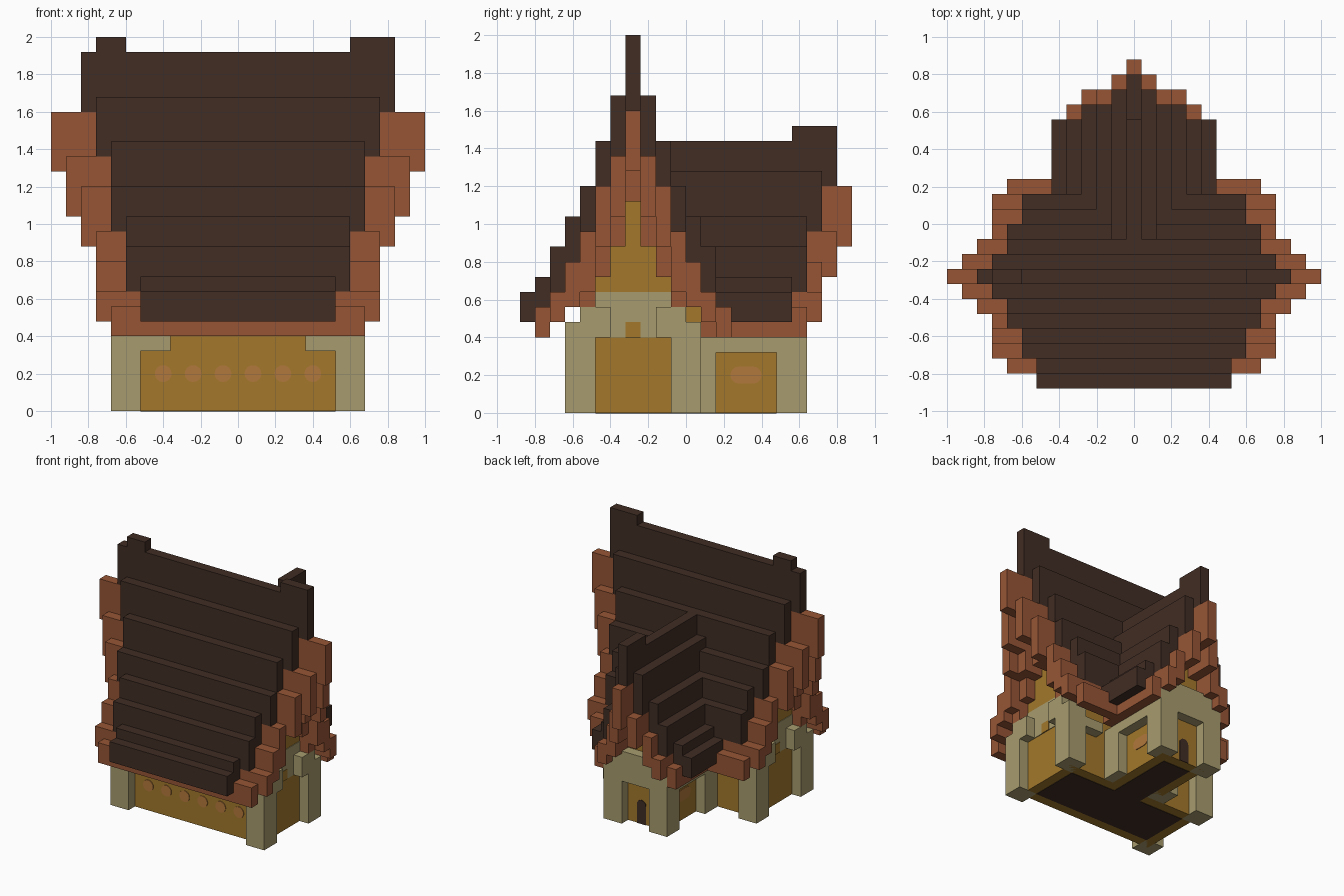
import bpy, bmesh, math
from mathutils import Matrix

cube = bpy.data.objects.get("Cube")
if cube:
    bpy.data.objects.remove(cube, do_unlink=True)

U = 0.08        # block size
RY = -0.28      # main ridge line


def material(name, rgb):
    m = bpy.data.materials.new(name)
    m.use_nodes = True
    m.diffuse_color = (*rgb, 1)
    node = next(n for n in m.node_tree.nodes if n.type == 'BSDF_PRINCIPLED')
    node.inputs["Base Color"].default_value = (*rgb, 1)
    node.inputs["Roughness"].default_value = 0.9
    return m


DARK = material("dark_brown", (0.052, 0.026, 0.017))
BRICK = material("brick_red", (0.305, 0.091, 0.036))
STONE = material("khaki_stone", (0.39, 0.33, 0.156))
PLASTER = material("ochre_plaster", (0.366, 0.19, 0.025))
GLOW = material("orange_window", (0.45, 0.19, 0.045))


class Part:
    """Collects boxes and discs into one flat shaded object."""

    def __init__(self, name, mat):
        self.name, self.mat, self.bm = name, mat, bmesh.new()

    def box(self, x, y, z):
        size = [b - a for a, b in (x, y, z)]
        mid = [(a + b) / 2 for a, b in (x, y, z)]
        m = Matrix.Translation(mid) @ Matrix.Diagonal((*size, 1))
        bmesh.ops.create_cube(self.bm, size=1, matrix=m)

    def pair(self, x, y, z):
        self.box(x, y, z)
        self.box((-x[1], -x[0]), y, z)

    def disc(self, centre, axis, r):
        m = Matrix.Translation(centre) @ Matrix.Rotation(math.pi / 2, 4, axis)
        bmesh.ops.create_cone(self.bm, cap_ends=True, segments=16, radius1=r,
                              radius2=r, depth=0.008, matrix=m)

    def done(self):
        mesh = bpy.data.meshes.new(self.name)
        self.bm.to_mesh(mesh)
        self.bm.free()
        mesh.materials.append(self.mat)
        ob = bpy.data.objects.new(self.name, mesh)
        bpy.context.collection.objects.link(ob)


# Main roof, ridge to eave: tile half length, verge reach, verge bottom, verge top, tile top
MAIN = [(.84, 1.0, 1.28, 1.60, 1.92), (.76, .92, 1.04, 1.36, 1.68),
        (.68, .84, .88, 1.20, 1.44), (.68, .76, .64, .96, 1.20),
        (.60, .76, .56, .80, 1.04), (.60, .76, .48, .64, .88),
        (.52, .68, .40, .56, .72)]
tiles = Part("main_roof_tiles", DARK)
verge = Part("main_roof_verge", BRICK)
for d, (half, reach, low, mid, top) in enumerate(MAIN):
    for side in ((-1, 1) if d else (1,)):
        c = RY + side * d * U
        y = (c - U / 2, c + U / 2)
        if d < 6 or side < 0:
            tiles.box((-half, half), y, (mid, top))
        verge.pair((half, reach), y, (low, mid))
        if d < 5:
            verge.pair((.60, max(half, .61)), y, (max(low - .16, .56), mid))
        else:
            verge.box((-half, half), y, (low, mid))
tiles.box((-.52, .52), (-.88, -.80), (.48, .64))
tiles.box((-.76, -.60), (RY - U / 2, RY + U / 2), (1.92, 2.0))
tiles.box((.60, .84), (RY - U / 2, RY + U / 2), (1.92, 2.0))
tiles.done()
verge.done()

# Rear wing roof, ridge to eave: tile end, verge end, verge bottom, verge top, tile top
WING = [(.80, .88, .88, 1.20, 1.44), (.72, .80, .72, .96, 1.28),
        (.64, .72, .56, .80, 1.04), (.64, .72, .48, .64, .88),
        (.56, .64, .40, .56, .72)]
tiles = Part("wing_roof_tiles", DARK)
verge = Part("wing_roof_verge", BRICK)
for e, (end, reach, low, mid, top) in enumerate(WING):
    for side in ((-1, 1) if e else (1,)):
        c = side * e * U
        x = (c - U / 2, c + U / 2)
        tiles.box(x, (-.08, end), (mid, top))
        verge.box(x, (.56 if e < 4 else .08, reach), (low, mid))
tiles.pair((.36, .44), (.08, .56), (.48, .64))
tiles.box((-.04, .04), (.56, .80), (1.44, 1.52))
tiles.done()
verge.done()

# Plaster walls with stepped gables
walls = Part("main_walls", PLASTER)
walls.box((-.60, .60), (-.56, 0), (0, .64))
for d, top in ((2, .80), (1, .88), (0, 1.12)):
    r = (d + .5) * U
    walls.box((-.60, .60), (RY - r, RY + r), (.6, top))
walls.pair((.59, .608), (RY - U / 2, RY + U / 2), (.40, .48))
walls.done()

walls = Part("wing_walls", PLASTER)
walls.box((-.20, .20), (-.04, .56), (0, .56))
walls.box((-.12, .12), (0, .56), (.5, .72))
walls.box((-.04, .04), (0, .56), (.7, .90))
walls.done()

# Stone corner pillars, lintels and gable bands
stone = Part("main_stonework", STONE)
for y in ((-.64, -.48), (-.08, .08)):
    stone.pair((.52, .68), y, (0, .40))
for y in ((-.64, -.56), (0, .08)):
    stone.pair((.52, .68), y, (.40, .48))
    stone.pair((.36, .52), y, (.32, .40))
for y in ((-.56, -.40), (-.16, 0)):
    stone.pair((.56, .68), y, (.40, .56))
stone.pair((.56, .605), (-.48, -.08), (.40, .64))
stone.done()

stone = Part("wing_stonework", STONE)
for y in ((0, .16), (.48, .64)):
    stone.pair((.12, .28), y, (0, .40))
stone.pair((.20, .28), (.16, .48), (.32, .40))
stone.box((-.28, .28), (.55, .64), (.34, .48))
stone.box((-.20, .20), (.55, .64), (.48, .58))
stone.done()

# Round front windows and long wing windows
glass = Part("windows", GLOW)
for i in range(6):
    glass.disc((-.40 + .16 * i, -.561, .20), 'X', .045)
for s in (-1, 1):
    for y in (.28, .355):
        glass.disc((s * .201, y, .20), 'Y', .045)
    glass.box((s * .201 - .004, s * .201 + .004), (.28, .355), (.155, .245))
glass.done()

# Arched rear door
door = Part("rear_door", DARK)
door.box((-.04, .04), (.557, .565), (0, .15))
door.disc((0, .561, .15), 'X', .04)
door.done()

# Dark floor inside the walls
floor = Part("floor", DARK)
floor.box((-.52, .52), (-.48, -.08), (-.003, .004))
floor.box((-.12, .12), (-.08, .48), (-.003, .004))
floor.done()
